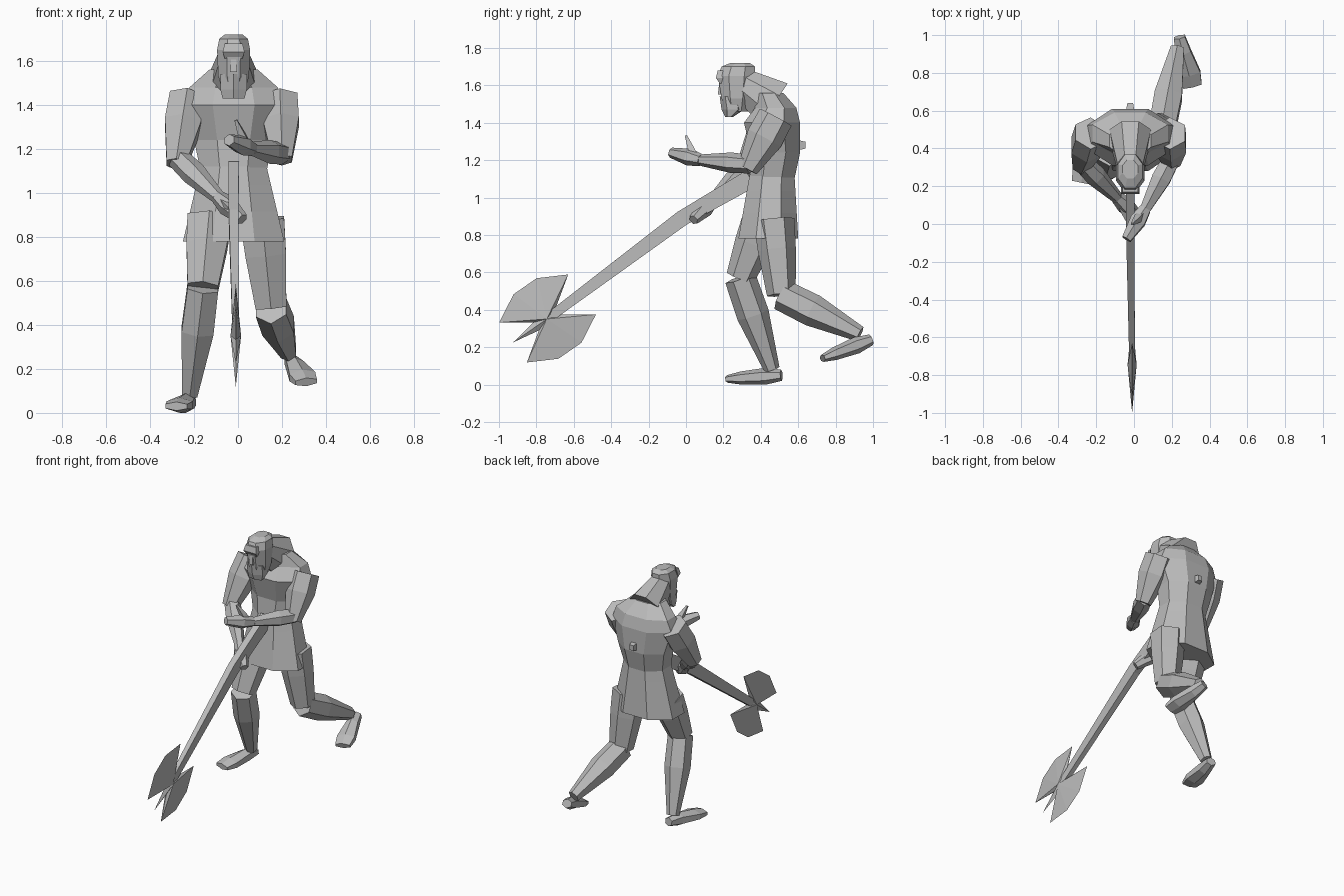
import bpy, bmesh, math
from mathutils import Vector

cube = bpy.data.objects.get("Cube")
if cube:
    bpy.data.objects.remove(cube, do_unlink=True)

grey = bpy.data.materials.new("plain grey")
grey.use_nodes = True
tone = (.5, .5, .5, 1)
grey.diffuse_color = tone
grey.node_tree.nodes["Principled BSDF"].inputs["Base Color"].default_value = tone

# The body's middle plane leans slightly to the right
MIDDLE = -.02


def finish(name, bm):
    bmesh.ops.recalc_face_normals(bm, faces=bm.faces)
    mesh = bpy.data.meshes.new(name)
    bm.to_mesh(mesh)
    bm.free()
    mesh.materials.append(grey)
    obj = bpy.data.objects.new(name, mesh)
    bpy.context.scene.collection.objects.link(obj)


def loft(name, rings, sides=6, level=False):
    """Skin rings of (centre, half width, half depth); level rings stay horizontal."""
    bm = bmesh.new()
    angles = [math.tau * (k + .5) / sides for k in range(sides)]
    widest = max(math.cos(a) for a in angles)
    deepest = max(math.sin(a) for a in angles)
    centres = [ring[0] for ring in rings]
    loops = []
    for i, (centre, width, depth) in enumerate(rings):
        along = Vector((0, 0, 1))
        if not level:
            before = centres[max(i - 1, 0)]
            after = centres[min(i + 1, len(centres) - 1)]
            along = (after - before).normalized()
        across = (Vector((1, 0, 0)) - along * along.x).normalized()
        through = along.cross(across)
        loops.append([bm.verts.new(centre
                                   + across * width * math.cos(a) / widest
                                   + through * depth * math.sin(a) / deepest)
                      for a in angles])
    for low, high in zip(loops, loops[1:]):
        for k in range(sides):
            j = (k + 1) % sides
            bm.faces.new((low[k], low[j], high[j], high[k]))
    bm.faces.new(loops[0])
    bm.faces.new(loops[-1])
    finish(name, bm)


def stack(name, rows, sides=8):
    """Level rings on the middle plane, given as (y, z, half width, half depth)."""
    loft(name, [(Vector((MIDDLE, y, z)), width, depth) for y, z, width, depth in rows],
         sides, level=True)


def limb(name, start, end, thick_start, thick_end, swell=1.2, depth=1.2, sides=6):
    """Tapered limb whose muscle swells a little before the middle."""
    rings = []
    for t, factor in ((0, 1), (.4, swell), (1, 1)):
        radius = (thick_start + (thick_end - thick_start) * t) * factor
        rings.append((start.lerp(end, t), radius, radius * depth))
    loft(name, rings, sides)


def leg(side, hip, knee, ankle, heel, toe):
    hip, knee, ankle, heel, toe = map(Vector, (hip, knee, ankle, heel, toe))
    limb(side + "_thigh", hip, knee, .1, .07, swell=1.05, depth=1.1)
    limb(side + "_shin", knee, ankle, .07, .035, swell=1.3)
    loft(side + "_foot", [
        (heel, .03, .03),
        (heel.lerp(toe, .3), .04, .045),
        (heel.lerp(toe, .75), .06, .035),
        (toe, .05, .02)])


def arm(side, shoulder, elbow, wrist, fingertip, thumb_tip):
    shoulder, elbow, wrist, fingertip, thumb_tip = map(
        Vector, (shoulder, elbow, wrist, fingertip, thumb_tip))
    limb(side + "_upper_arm", shoulder, elbow, .08, .045, swell=1.25)
    # The forearm starts a little way up so that the elbow stays closed
    limb(side + "_forearm", elbow.lerp(shoulder, .1), wrist, .045, .028, swell=1.3, depth=1.1)
    limb(side + "_hand", wrist, fingertip, .03, .025, swell=1.5, depth=1.1)
    limb(side + "_thumb", wrist.lerp(fingertip, .2), thumb_tip, .02, .006, sides=4, depth=1)


# Torso, broad at the chest and sloping up to the neck
stack("torso", [
    (.46, 1.1, .15, .12), (.48, 1.24, .18, .13), (.46, 1.4, .23, .15),
    (.48, 1.48, .2, .11), (.44, 1.56, .11, .08)])
limb("neck", Vector((MIDDLE, .47, 1.5)), Vector((MIDDLE, .29, 1.62)), .11, .065, swell=1, sides=8)
limb("back_buckle", Vector((MIDDLE, .58, 1.28)), Vector((MIDDLE, .64, 1.28)), .02, .015, sides=4)

# Flared tunic skirt, narrowing from hem to waist
stack("skirt", [(.44 + .02 * t, .78 + .34 * t, .23 - .08 * t, .16 - .04 * t)
                for t in (0, .4, .75, 1)])

# Head, face and beard
stack("head", [
    (.27, 1.46, .05, .06), (.27, 1.53, .07, .08), (.27, 1.65, .075, .1),
    (.28, 1.7, .065, .09), (.29, 1.72, .04, .05)])
stack("brow", [(.2, 1.61, .04, .02), (.19, 1.64, .05, .03), (.2, 1.68, .04, .03)], sides=4)
stack("nose", [(.19, 1.55, .016, .02), (.2, 1.63, .01, .02)], sides=4)
stack("beard", [(.23, 1.43, .05, .02), (.25, 1.47, .06, .06), (.24, 1.54, .06, .06)], sides=6)

# Right leg stands bent, left leg trails with the shin swept back
leg("right", hip=(-.13, .41, .88), knee=(-.16, .29, .57), ankle=(-.22, .46, .08),
    heel=(-.22, .51, .05), toe=(-.28, .22, .03))
leg("left", hip=(.11, .47, .88), knee=(.15, .51, .48), ankle=(.23, .93, .27),
    heel=(.24, .99, .24), toe=(.31, .73, .14))

# Right arm reaches down to the shaft, left arm bends across the chest
arm("right", shoulder=(-.23, .48, 1.43), elbow=(-.28, .31, 1.13), wrist=(-.09, .14, .98),
    fingertip=(.02, .04, .88), thumb_tip=(-.04, .02, .93))
arm("left", shoulder=(.19, .48, 1.43), elbow=(.2, .33, 1.15), wrist=(.06, .08, 1.2),
    fingertip=(-.04, -.08, 1.24), thumb_tip=(-.01, 0, 1.33))

# Axe head plane: one direction runs along the shaft, the other across it
spike = Vector((-.01, -.925, .225))
shaft_way = Vector((0, .82, .57)).normalized()
blade_way = Vector((0, -shaft_way.z, shaft_way.y))

# Axe shaft, thicker towards the grip
loft("axe_shaft", [
    (Vector((MIDDLE, .345, 1.1)), .024, .05),
    (Vector((MIDDLE, -.02, .89)), .022, .042),
    (spike + shaft_way * .25, .015, .025)], sides=4)

# Double axe head: one blade outline mirrored, thick at the hub and thin at the rim
blade = [(.15, .026), (0, .13), (.15, .21), (.3, .21), (.45, .13), (.3, .026)]
outline = [(0, 0)] + blade + [(s, -h) for s, h in reversed(blade)]
bm = bmesh.new()
rim = [bm.verts.new(spike + shaft_way * s + blade_way * h) for s, h in outline]
for bulge in (-.024, .024):
    hub = bm.verts.new(spike + shaft_way * .22 + Vector((bulge, 0, 0)))
    for a, b in zip(rim, rim[1:] + rim[:1]):
        bm.faces.new((a, b, hub))
finish("axe_head", bm)
